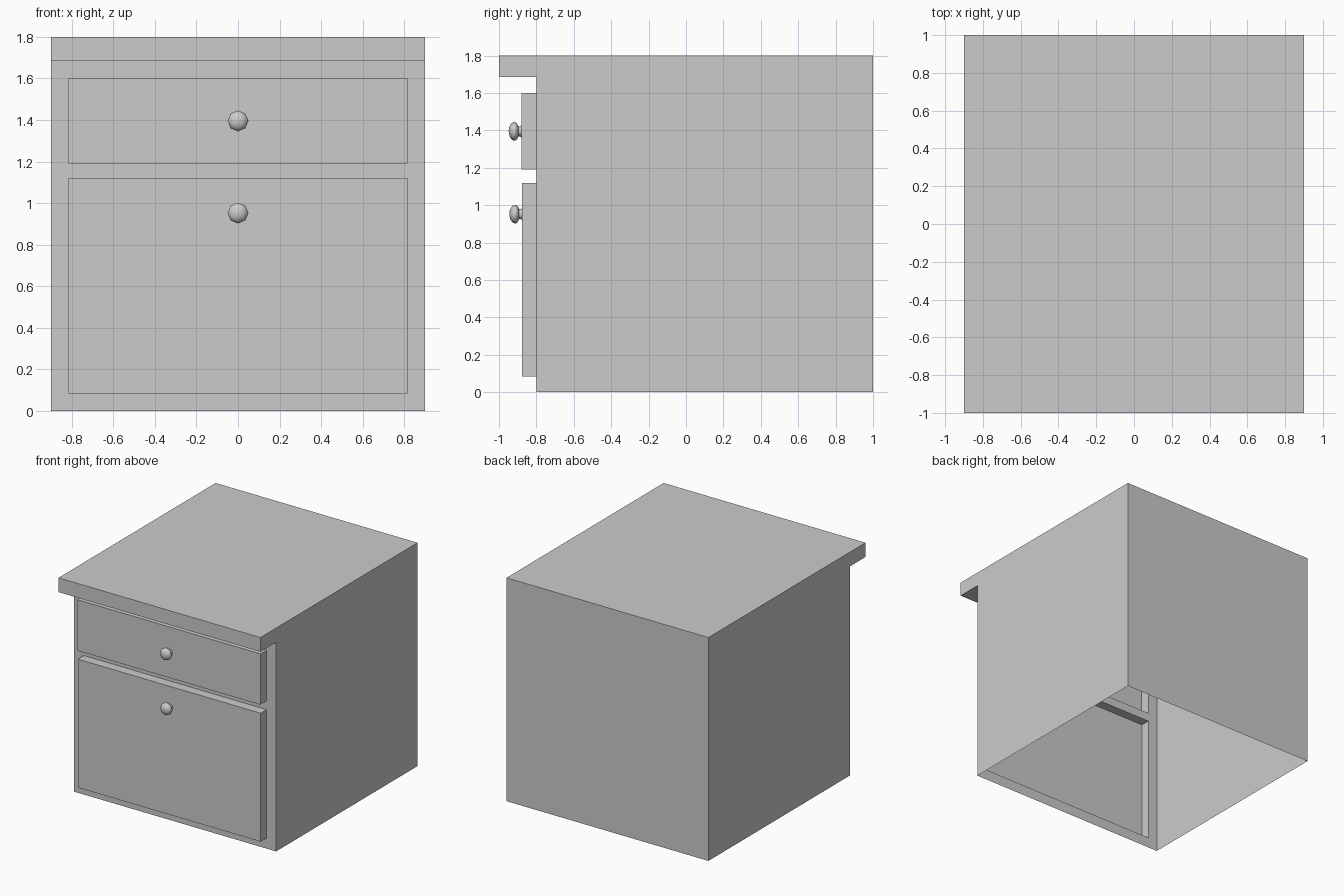
import bpy, bmesh, math
from mathutils import Matrix, Vector

if "Cube" in bpy.data.objects:
    bpy.data.objects.remove(bpy.data.objects["Cube"])

HW, FRONT, BACK, TOP = 0.9, -0.8, 1.0, 1.8
DRAWER_HW = 0.815
LIP_Y, LIP_Z = -1.0, 1.685
# name, bottom z, top z, front y, knob z
DRAWERS = [("lower_drawer", 0.085, 1.12, -0.876, 0.952),
           ("upper_drawer", 1.19, 1.60, -0.88, 1.395)]


def finish(name, bm, recalc=True):
    bmesh.ops.remove_doubles(bm, verts=bm.verts[:], dist=1e-4)
    if recalc:
        bmesh.ops.recalc_face_normals(bm, faces=bm.faces[:])
    mesh = bpy.data.meshes.new(name)
    bm.to_mesh(mesh)
    bm.free()
    obj = bpy.data.objects.new(name, mesh)
    bpy.context.collection.objects.link(obj)
    return obj


def face(bm, points):
    return bm.faces.new([bm.verts.new(p) for p in points])


def cabinet_body():
    bm = bmesh.new()
    # thin shell: back, top, lip front and lip underside; bottom stays open
    profile = [(BACK, 0), (BACK, TOP), (LIP_Y, TOP), (LIP_Y, LIP_Z), (FRONT, LIP_Z)]
    for (y0, z0), (y1, z1) in zip(profile, profile[1:]):
        face(bm, [(HW, y0, z0), (HW, y1, z1), (-HW, y1, z1), (-HW, y0, z0)])
    # side panels
    levels = [0] + [z for d in DRAWERS for z in d[1:3]] + [LIP_Z]
    outline = profile + [(FRONT, z) for z in levels[-2::-1]]
    for x in (-HW, HW):
        face(bm, [(x, y, z) for y, z in outline])
    # front frame with an opening behind each drawer
    columns = [-HW, -DRAWER_HW, DRAWER_HW, HW]
    for row, (z0, z1) in enumerate(zip(levels, levels[1:])):
        for col, (x0, x1) in enumerate(zip(columns, columns[1:])):
            if not (row % 2 and col == 1):
                face(bm, [(x0, FRONT, z0), (x1, FRONT, z0), (x1, FRONT, z1), (x0, FRONT, z1)])
    finish("cabinet_body", bm)


def drawer_front(name, z0, z1, y):
    # raised panel, hollow at the back
    bm = bmesh.new()
    size = Vector((2 * DRAWER_HW, FRONT - y, z1 - z0))
    centre = Vector((0, (FRONT + y) / 2, (z0 + z1) / 2))
    bmesh.ops.create_cube(bm, size=1, matrix=Matrix.Translation(centre) @ Matrix.Diagonal(size).to_4x4())
    bm.normal_update()
    back = [f for f in bm.faces if f.normal.y > 0.5]
    bmesh.ops.delete(bm, geom=back, context='FACES')
    finish(name, bm, recalc=False)


def knob(name, y, z):
    # eight-sided turned knob: (radius, distance out from the drawer)
    profile = [(0.033, 0), (0.027, 0.007), (0.027, 0.016), (0.040, 0.022), (0.049, 0.031),
               (0.050, 0.038), (0.045, 0.051), (0.030, 0.062), (0.014, 0.067), (0, 0.068)]
    bm = bmesh.new()
    verts = [bm.verts.new((r, -d, 0)) for r, d in profile]
    edges = [bm.edges.new(pair) for pair in zip(verts, verts[1:])]
    bmesh.ops.spin(bm, geom=verts + edges, cent=(0, 0, 0), axis=(0, 1, 0),
                   angle=math.tau, steps=8, use_duplicate=False)
    obj = finish(name, bm)
    # open stem end: make sure the faces point outward
    if sum(p.normal.dot(p.center - Vector((0, -0.035, 0))) for p in obj.data.polygons) < 0:
        obj.data.flip_normals()
    obj.location = (0, y, z)
    bpy.ops.object.select_all(action='DESELECT')
    obj.select_set(True)
    bpy.context.view_layer.objects.active = obj
    bpy.ops.object.shade_smooth_by_angle(angle=math.radians(60))


cabinet_body()
for name, z0, z1, y, knob_z in DRAWERS:
    drawer_front(name, z0, z1, y)
    knob(name + "_knob", y, knob_z)
